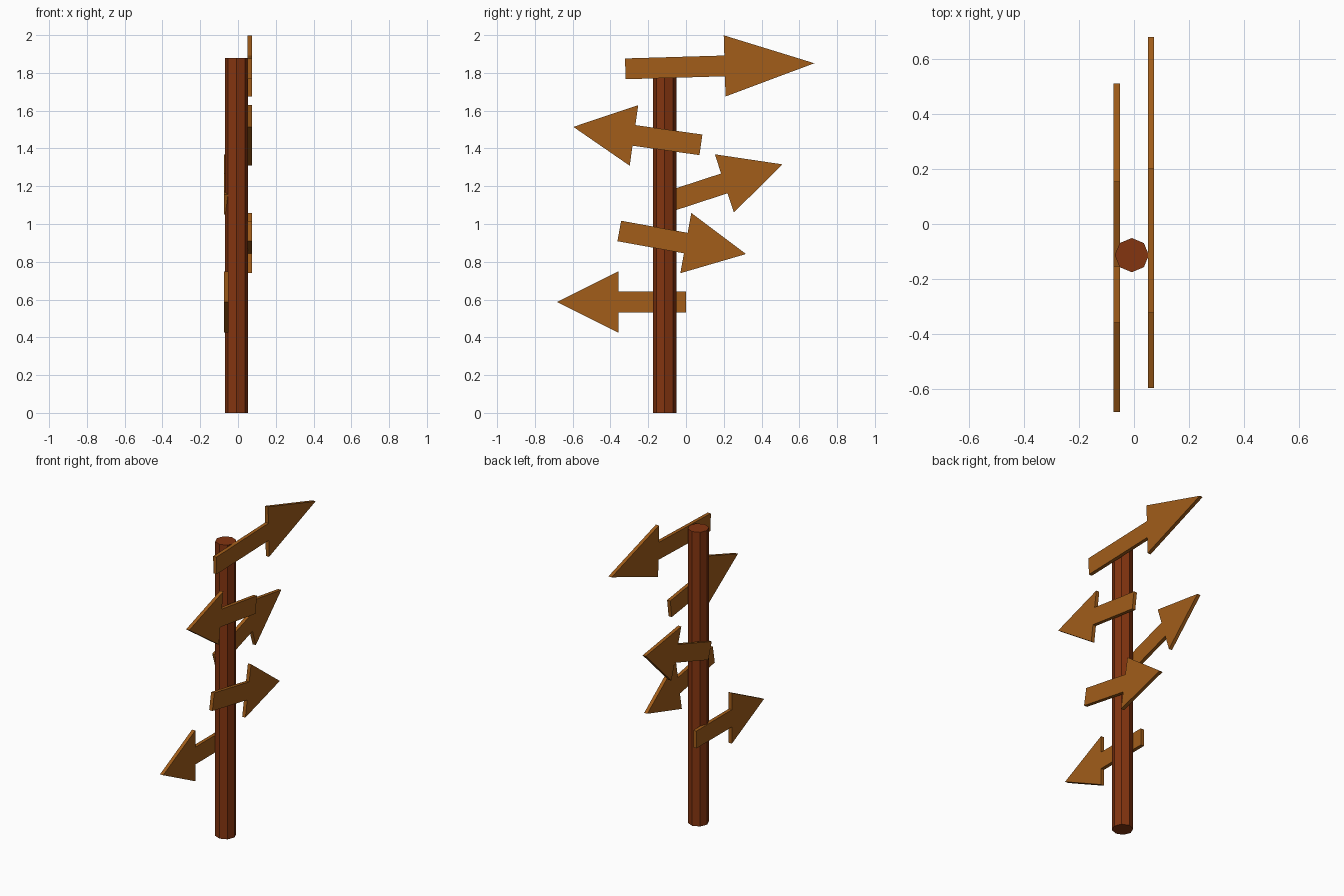
import bpy, bmesh
from math import radians, cos, sin

if "Cube" in bpy.data.objects:
    bpy.data.objects.remove(bpy.data.objects["Cube"])


def material(name, colour):
    mat = bpy.data.materials.new(name)
    mat.diffuse_color = (*colour, 1)
    mat.use_nodes = True
    mat.node_tree.nodes["Principled BSDF"].inputs["Base Color"].default_value = mat.diffuse_color
    return mat


post_wood = material("dark_wood", (0.23, 0.035, 0.005))
sign_wood = material("light_wood", (0.36, 0.11, 0.01))

THICK = 0.0225


def arrow_sign(name, x, neck, angle, shaft=0.358, head=0.324, half_head=0.162, half_shaft=0.055):
    """Flat arrow board in the YZ plane; neck is the centre of the head's back edge."""
    outline = [(-shaft, -half_shaft), (0, -half_shaft), (0, -half_head), (head, 0),
               (0, half_head), (0, half_shaft), (-shaft, half_shaft)]
    c, s = cos(radians(angle)), sin(radians(angle))
    bm = bmesh.new()
    verts = [bm.verts.new((x, neck[0] + u * c - v * s, neck[1] + u * s + v * c)) for u, v in outline]
    face = bm.faces.new(verts)
    ext = bmesh.ops.extrude_face_region(bm, geom=[face])
    moved = [g for g in ext["geom"] if isinstance(g, bmesh.types.BMVert)]
    bmesh.ops.translate(bm, verts=moved, vec=(THICK, 0, 0))
    bmesh.ops.recalc_face_normals(bm, faces=bm.faces)
    mesh = bpy.data.meshes.new(name)
    bm.to_mesh(mesh)
    bm.free()
    mesh.materials.append(sign_wood)
    obj = bpy.data.objects.new(name, mesh)
    bpy.context.collection.objects.link(obj)
    return obj


# Octagonal post
bpy.ops.mesh.primitive_cylinder_add(vertices=8, radius=0.062, depth=1.88,
                                    location=(-0.008, -0.113, 0.94))
post = bpy.context.object
post.name = "post"
post.data.materials.append(post_wood)

# Boards on the right and left faces of the post
RIGHT, LEFT = 0.0505, -0.074
arrow_sign("top_sign", RIGHT, (0.2045, 1.837), 1.7, shaft=0.526, head=0.475)
arrow_sign("upper_sign", RIGHT, (-0.2755, 1.469), 172)
arrow_sign("middle_sign", LEFT, (0.203, 1.215), 18.1)
arrow_sign("lower_sign", RIGHT, (-0.001, 0.899), -10.3)
arrow_sign("bottom_sign", LEFT, (-0.358, 0.587), 180)
